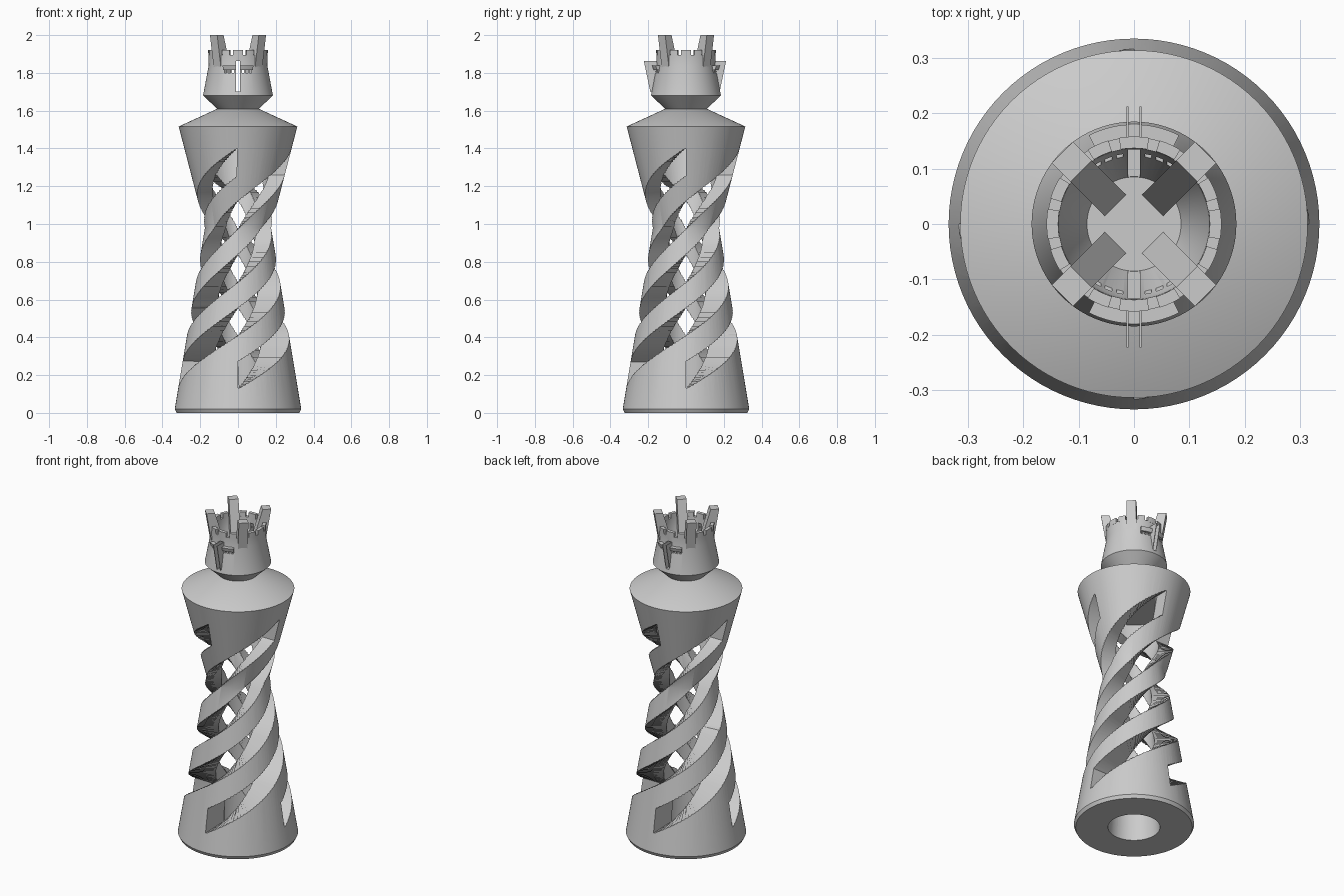
import bpy, bmesh
from math import sin, cos, pi, radians

if "Cube" in bpy.data.objects:
    bpy.data.objects.remove(bpy.data.objects["Cube"])

SEG = 96


def finish(bm, name, smooth=True):
    bmesh.ops.recalc_face_normals(bm, faces=bm.faces)
    me = bpy.data.meshes.new(name)
    bm.to_mesh(me)
    bm.free()
    ob = bpy.data.objects.new(name, me)
    bpy.context.collection.objects.link(ob)
    if smooth:
        shade(ob)
    return ob


def shade(ob):
    bpy.ops.object.select_all(action='DESELECT')
    ob.select_set(True)
    bpy.context.view_layer.objects.active = ob
    bpy.ops.object.shade_smooth_by_angle(angle=radians(25))


def sweep(bm, profile, a0, a1, steps, rise=0.0):
    """Sweep a closed (r, z) profile about z; a full turn without rise closes up."""
    closed = rise == 0 and abs(a1 - a0 - 2 * pi) < 1e-6
    rings = []
    for i in range(steps if closed else steps + 1):
        t = i / steps
        a = a0 + (a1 - a0) * t
        rings.append([bm.verts.new((r * cos(a), r * sin(a), z + rise * t)) for r, z in profile])
    n = len(profile)
    for i in range(steps):
        p, q = rings[i], rings[(i + 1) % len(rings)]
        for j in range(n):
            k = (j + 1) % n
            bm.faces.new((p[j], p[k], q[k], q[j]))
    if not closed:
        bm.faces.new(rings[0])
        bm.faces.new(rings[-1])


def prism(bm, outline, half, angle):
    """Extrude a (radius, z) outline sideways and point it at an angle."""
    c, s = cos(angle), sin(angle)
    sides = [[bm.verts.new((r * c - w * s, r * s + w * c, z)) for r, z in outline]
             for w in half]
    n = len(outline)
    bm.faces.new(sides[0])
    bm.faces.new(sides[1])
    for j in range(n):
        k = (j + 1) % n
        bm.faces.new((sides[0][j], sides[0][k], sides[1][k], sides[1][j]))


def cut(ob, cutter):
    m = ob.modifiers.new("cut", 'BOOLEAN')
    m.operation, m.solver, m.object = 'DIFFERENCE', 'EXACT', cutter
    bpy.context.view_layer.objects.active = ob
    bpy.ops.object.modifier_apply(modifier=m.name)
    bpy.data.objects.remove(cutter)
    shade(ob)


# Hollow waisted body; the tiny radius closes the axis
bm = bmesh.new()
sweep(bm, [(0.145, 0), (0.325, 0), (0.335, 0.02), (0.175, 0.98), (0.314, 1.516),
           (0.11, 1.61), (0.0005, 1.61), (0.0005, 1.42), (0.205, 1.42), (0.09, 0.98)],
      0, 2 * pi, SEG)
body = finish(bm, "body", False)

# Four helical slots, each making one full turn
bm = bmesh.new()
for k in range(4):
    a = k * pi / 2
    sweep(bm, [(0.03, 0.13), (0.5, 0.13), (0.5, 0.27), (0.03, 0.27)], a, a + 2 * pi, SEG, 1.13)
slots = finish(bm, "slot_cutter", False)
slots.hide_render = True
cut(body, slots)

# Crown cup with neck
bm = bmesh.new()
sweep(bm, [(0.0005, 1.60), (0.11, 1.60), (0.11, 1.61), (0.185, 1.68), (0.155, 1.84),
           (0.157, 1.895), (0.136, 1.895), (0.134, 1.83), (0.085, 1.70), (0.0005, 1.70)],
      0, 2 * pi, SEG)
crown = finish(bm, "crown_cup", False)

# Cross-shaped slits through the front and back of the cup
bm = bmesh.new()
prism(bm, [(-0.4, 1.702), (0.4, 1.702), (0.4, 1.862), (-0.4, 1.862)], (-0.011, 0.011), pi / 2)
for x in (-0.066, -0.046, -0.026, 0.026, 0.046, 0.066):
    prism(bm, [(-0.4, 1.80), (0.4, 1.80), (0.4, 1.814), (-0.4, 1.814)],
          (x - 0.006, x + 0.006), pi / 2)
slits = finish(bm, "slit_cutter", False)
slits.hide_render = True
cut(crown, slits)

# Small merlons on the rim, three between each pair of prongs
bm = bmesh.new()
for k in range(4):
    for lo, hi in ((-32, -17), (-10, 10), (17, 32)):
        sweep(bm, [(0.136, 1.89), (0.157, 1.89), (0.158, 1.922), (0.137, 1.922)],
              k * pi / 2 + radians(lo), k * pi / 2 + radians(hi), 6)
finish(bm, "rim_merlons")

# Four leaning prongs on the diagonals
bm = bmesh.new()
for k in range(4):
    prism(bm, [(0.046, 1.695), (0.15, 1.695), (0.155, 1.83), (0.183, 2.0), (0.135, 2.0)],
          (-0.027, 0.027), pi / 4 + k * pi / 2)
finish(bm, "crown_prongs", False)

# Raised crosses: paired upright plates and curved arms
bm = bmesh.new()
for a, out in ((-pi / 2, 0.223), (pi / 2, 0.212)):
    for w in ((-0.014, -0.010), (0.010, 0.014)):
        prism(bm, [(0.145, 1.862), (out, 1.862), (out - 0.034, 1.70), (0.165, 1.70)], w, a)
    for lo, hi in ((-27, -4), (4, 27)):
        sweep(bm, [(0.15, 1.815), (0.172, 1.815), (0.18, 1.838), (0.15, 1.838)],
              a + radians(lo), a + radians(hi), 8)
finish(bm, "crosses")
